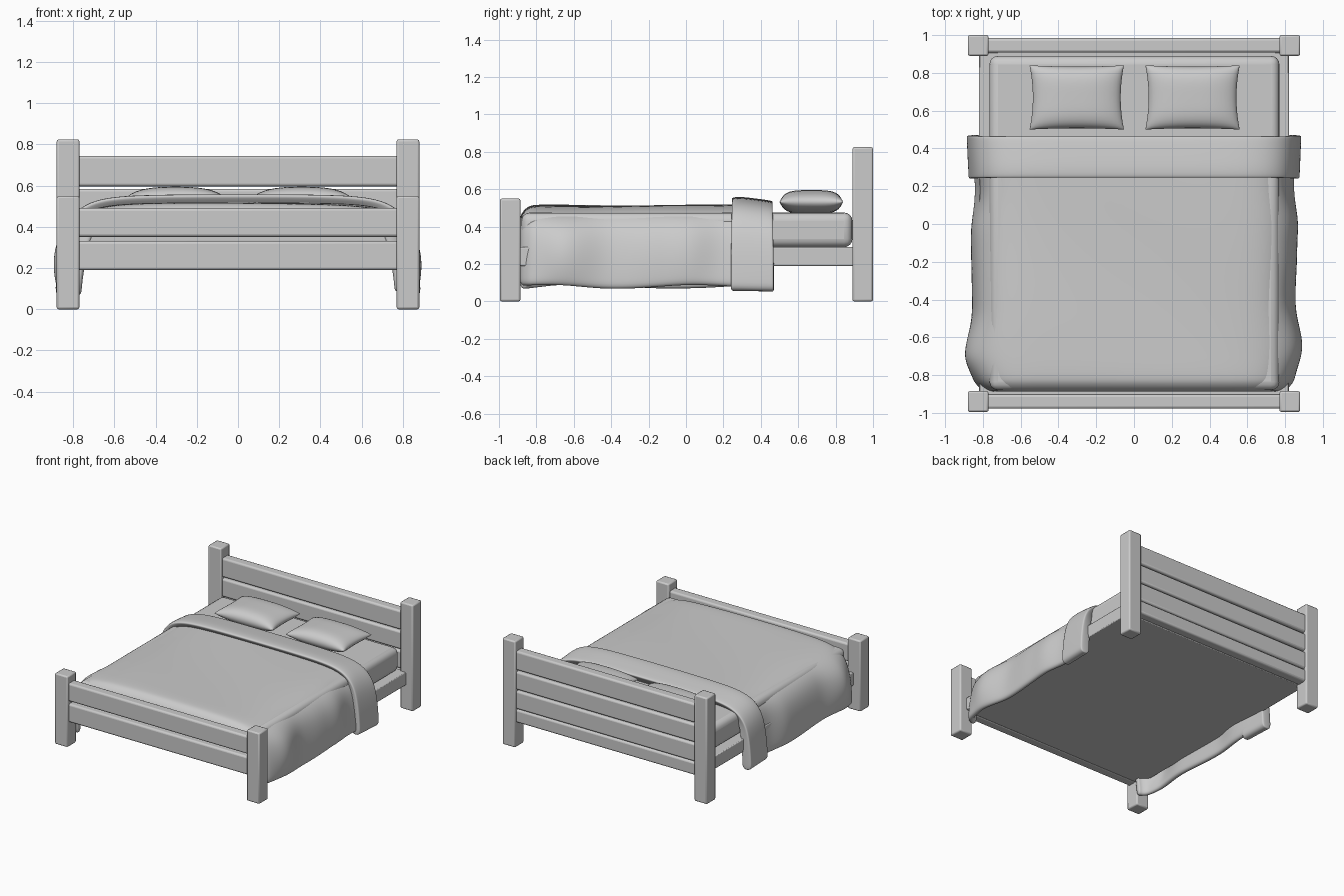
import bpy, bmesh, math

if "Cube" in bpy.data.objects:
    bpy.data.objects.remove(bpy.data.objects["Cube"])


def finish(ob, angle=40):
    bpy.ops.object.select_all(action='DESELECT')
    ob.select_set(True)
    bpy.context.view_layer.objects.active = ob
    bpy.ops.object.shade_smooth_by_angle(angle=math.radians(angle))


def box(name, x0, x1, y0, y1, z0, z1, bevel, segs=2):
    bpy.ops.mesh.primitive_cube_add(size=1, location=((x0 + x1) / 2, (y0 + y1) / 2, (z0 + z1) / 2))
    ob = bpy.context.object
    ob.name = name
    ob.scale = (x1 - x0, y1 - y0, z1 - z0)
    bpy.ops.object.transform_apply(location=False, rotation=False, scale=True)
    m = ob.modifiers.new("bevel", 'BEVEL')
    m.width, m.segments = bevel, segs
    finish(ob)
    return ob


def grid_mesh(name, rows):
    n = len(rows[0])
    verts = [p for r in rows for p in r]
    faces = [(j * n + i, j * n + i + 1, (j + 1) * n + i + 1, (j + 1) * n + i)
             for j in range(len(rows) - 1) for i in range(n - 1)]
    me = bpy.data.meshes.new(name)
    me.from_pydata(verts, [], faces)
    ob = bpy.data.objects.new(name, me)
    bpy.context.collection.objects.link(ob)
    return ob


def interp(table, t):
    # smooth interpolation through (position, value) pairs
    if t <= table[0][0]:
        return table[0][1]
    for (a, va), (b, vb) in zip(table, table[1:]):
        if t <= b:
            k = (t - a) / (b - a)
            return va + (vb - va) * k * k * (3 - 2 * k)
    return table[-1][1]


def thicken(ob, thickness):
    m = ob.modifiers.new("thickness", 'SOLIDIFY')
    m.thickness, m.offset = thickness, -1
    m = ob.modifiers.new("smooth", 'SUBSURF')
    m.levels = m.render_levels = 2
    finish(ob, 80)


# posts
for side, s in (("left", -1), ("right", 1)):
    xa, xb = sorted((s * 0.77, s * 0.88))
    box(f"foot_post_{side}", xa, xb, -0.995, -0.885, 0, 0.55, 0.01)
    box(f"head_post_{side}", xa, xb, 0.89, 1.0, 0, 0.825, 0.01)

# headboard and footboard planks
for i, (z0, z1) in enumerate(((0.19, 0.29), (0.295, 0.435), (0.445, 0.585), (0.597, 0.745))):
    box(f"head_plank_{i}", -0.8, 0.8, 0.908, 0.984, z0, z1, 0.014, 3)
for i, (z0, z1) in enumerate(((0.19, 0.332), (0.352, 0.492))):
    box(f"foot_plank_{i}", -0.8, 0.8, -0.978, -0.902, z0, z1, 0.014, 3)

# base and mattress
box("bed_base", -0.82, 0.82, -0.905, 0.91, 0.19, 0.29, 0.006)
box("mattress", -0.765, 0.77, -0.88, 0.89, 0.29, 0.475, 0.045, 4)

# half cross-section of the draped cover, centre to hem
HALF = [(0, 0.515), (0.25, 0.515), (0.48, 0.512), (0.62, 0.503), (0.71, 0.482), (0.775, 0.44),
        (0.818, 0.37), (0.84, 0.28), (0.85, 0.2), (0.855, 0.13), (0.855, 0.075)]
# how far each hanging side swells along the bed
SWELL_R = [(-0.87, -0.01), (-0.65, 0.05), (-0.4, 0.0), (-0.15, 0.015), (0.0, 0.022), (0.2, -0.015), (0.45, 0)]
SWELL_L = [(-0.87, -0.01), (-0.7, 0.055), (-0.45, 0.005), (-0.05, 0.015), (0.17, -0.025), (0.45, 0)]


def section(y, out=0.0, lift=0.0, drop=0.0, shrink=0.0, wavy=1.0):
    pts = [(-x, z) for x, z in reversed(HALF[1:])] + HALF
    row = []
    for x, z in pts:
        s = 1 if x > 0 else -1
        side = min(1, max(0, (abs(x) - 0.62) / 0.2))
        hang = max(0, (0.5 - z) / 0.43)
        swell = interp(SWELL_R if s > 0 else SWELL_L, y) * math.sin(math.pi * min(1, 0.1 + hang * 0.8))
        nx = abs(x) + side * (out + swell * wavy - shrink)
        nz = z + (1 - hang) * (lift - shrink * (1 - 0.5 * hang)) - drop * hang
        nz += wavy * (0.004 * math.sin(5 * y + 3 * x) * (1 - hang) + 0.010 * math.sin(7 * y + s) * hang)
        row.append((s * nx if x else 0, y, nz))
    return row


# blanket, rounded over at the foot end
R = 0.09
rows = [section(-0.80 - R * math.sin(a), shrink=R * (1 - math.cos(a)))
        for a in (math.radians(d) for d in (88, 70, 50, 30, 12))]
rows += [section(-0.75 + 1.18 * i / 24) for i in range(25)]
thicken(grid_mesh("blanket", rows), 0.045)

# turned-down fold
fold = []
for y, lift in ((0.238, 0.030), (0.25, 0.042), (0.30, 0.043), (0.36, 0.036), (0.42, 0.028), (0.46, 0.022), (0.47, 0.012)):
    fold.append(section(y, out=0.024 + (y - 0.24) * 0.03, lift=lift, drop=0.022, wavy=0.3))
thicken(grid_mesh("blanket_fold", fold), 0.075)


# pillows
def pillow(name, cx):
    n = 20
    bm = bmesh.new()
    for sgn in (1, -1):
        g = []
        for j in range(n + 1):
            v = math.sin(math.pi / 2 * (2 * j / n - 1))
            line = []
            for i in range(n + 1):
                u = math.sin(math.pi / 2 * (2 * i / n - 1))
                h = math.sqrt(max(0, (1 - abs(u) ** 2.6) * (1 - abs(v) ** 4)))
                line.append(bm.verts.new((cx + 0.25 * u * (1 - 0.07 * (1 - v * v)),
                                          0.67 + 0.17 * v * (1 - 0.04 * (1 - u * u)),
                                          0.532 + sgn * 0.063 * h)))
            g.append(line)
        for j in range(n):
            for i in range(n):
                f = [g[j][i], g[j][i + 1], g[j + 1][i + 1], g[j + 1][i]]
                bm.faces.new(f if sgn > 0 else f[::-1])
    bmesh.ops.remove_doubles(bm, verts=bm.verts, dist=0.0003)
    me = bpy.data.meshes.new(name)
    bm.to_mesh(me)
    bm.free()
    ob = bpy.data.objects.new(name, me)
    bpy.context.collection.objects.link(ob)
    finish(ob, 80)


pillow("pillow_left", -0.303)
pillow("pillow_right", 0.31)
